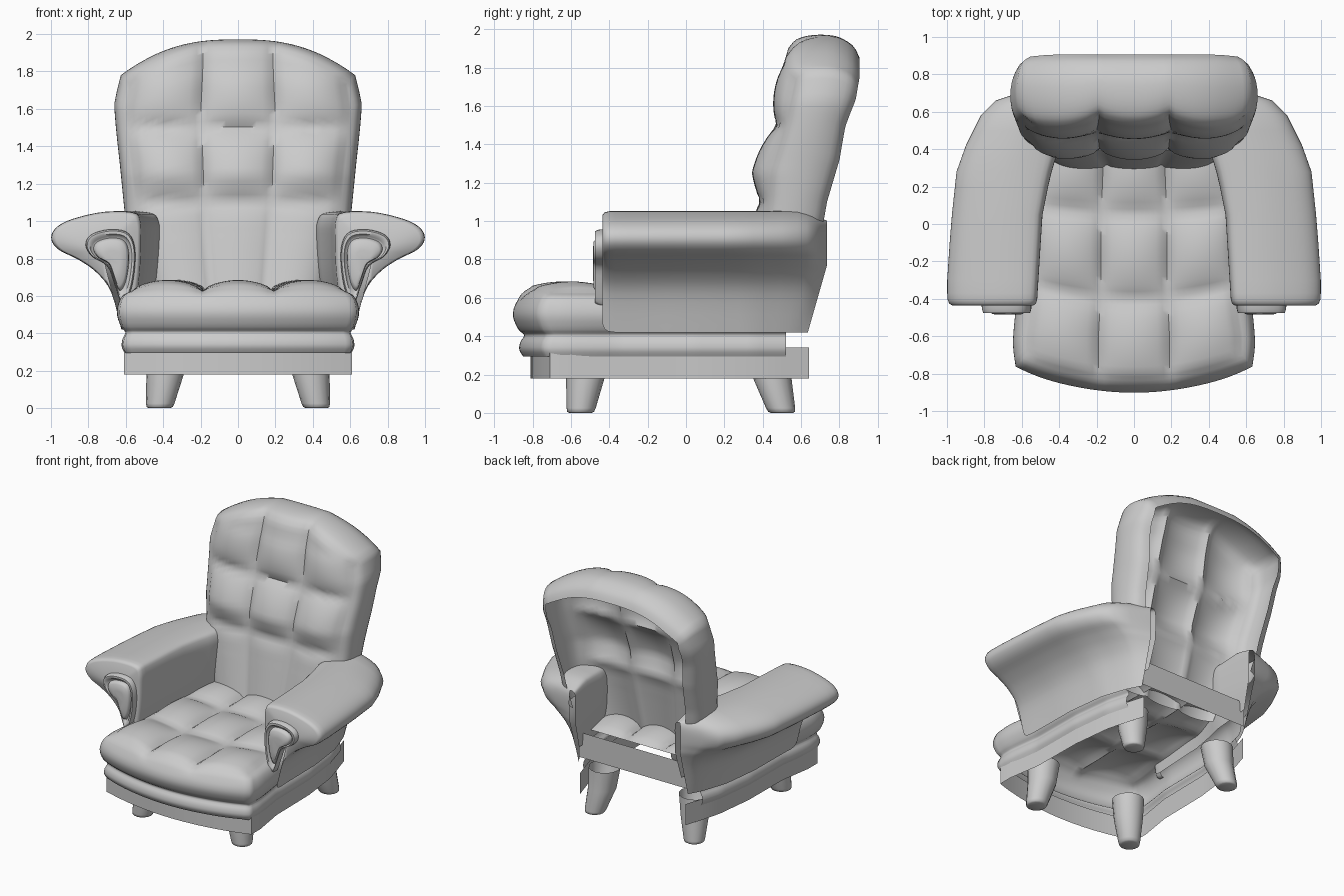
import bpy, bmesh, math
from mathutils import Vector

cube = bpy.data.objects.get("Cube")
if cube:
    bpy.data.objects.remove(cube, do_unlink=True)

grey = bpy.data.materials.new("soft_grey")
grey.use_nodes = True
grey.diffuse_color = (0.6, 0.6, 0.6, 1)
grey.node_tree.nodes["Principled BSDF"].inputs["Base Color"].default_value = (0.6, 0.6, 0.6, 1)


def table(x, pts):
    """Piecewise linear lookup."""
    if x <= pts[0][0]:
        return pts[0][1]
    for (a, p), (b, q) in zip(pts, pts[1:]):
        if x <= b:
            return p + (q - p) * (x - a) / (b - a)
    return pts[-1][1]


def smooth_path(pts, closed=False, steps=4):
    """Catmull-Rom curve through a few 2D points."""
    n, out = len(pts), []
    for i in range(n if closed else n - 1):
        ids = [(i + k) % n if closed else min(max(i + k, 0), n - 1) for k in (-1, 0, 1, 2)]
        a, b, c, d = (Vector(pts[k]) for k in ids)
        for s in range(steps):
            t = s / steps
            out.append(0.5 * (2 * b + (c - a) * t + (2 * a - 5 * b + 4 * c - d) * t * t
                              + (3 * b - a - 3 * c + d) * t ** 3))
    if not closed:
        out.append(Vector(pts[-1]))
    return out


def build(name, sheets, wrap=False, cap=False, mirror=False):
    """Skin each sheet (a list of point rows) with quads and weld the seams."""
    bm = bmesh.new()
    for rows in sheets:
        vs = [[bm.verts.new(p) for p in row] for row in rows]
        n = len(vs[0])
        for r, s in zip(vs, vs[1:]):
            for j in range(n if wrap else n - 1):
                k = (j + 1) % n
                bm.faces.new((r[j], r[k], s[k], s[j]))
        if cap:
            bm.faces.new(vs[-1])
    bmesh.ops.remove_doubles(bm, verts=bm.verts, dist=0.0005)
    bmesh.ops.recalc_face_normals(bm, faces=bm.faces)
    mesh = bpy.data.meshes.new(name)
    bm.to_mesh(mesh)
    bm.free()
    mesh.materials.append(grey)
    ob = bpy.data.objects.new(name, mesh)
    bpy.context.collection.objects.link(ob)
    bpy.ops.object.select_all(action="DESELECT")
    ob.select_set(True)
    bpy.context.view_layer.objects.active = ob
    bpy.ops.object.shade_smooth_by_angle(angle=math.radians(60))
    if mirror:
        ob.modifiers.new("mirror", "MIRROR")


def tuft(u, v):
    """Three by three pillows, zero on the seams; u in -1..1, v in 0..1."""
    a = abs(math.sin(1.5 * math.pi * (u + 1)))
    b = abs(math.sin(3 * math.pi * v))
    return (a * b) ** 0.6


N = 36
US = [-1 + 2 * i / N for i in range(N + 1)]
VS = [i / N for i in range(N + 1)]
# open U-shaped rim of a sheet: up one side, across, down the other
RIM = [(-1, v) for v in VS] + [(u, 1) for u in US[1:]] + [(1, v) for v in VS[-2::-1]]
# how much the sides of the chair draw in towards the back
NARROW = [(-0.6, 0), (-0.35, 0.04), (0.05, 0.045), (0.35, 0.08), (0.6, 0.15), (0.735, 0.2)]


def outward(u, v):
    return Vector((math.copysign(u ** 4, u), v ** 8)).normalized()


# Seat cushion: tufted top, big front roll and thin lower roll
def seat_top(u, v):
    front = -0.80 + 0.11 * u * u
    y = 0.52 + (front - 0.52) * v
    return Vector(((0.57 - table(y, NARROW)) * u, y, 0.625 + 0.06 * tuft(u, v * 0.95)))


seat_profile = smooth_path([(0, 0.625), (0.05, 0.605), (0.08, 0.56), (0.088, 0.5), (0.064, 0.435),
                            (0.038, 0.405), (0.055, 0.37), (0.06, 0.33), (0.043, 0.295)], steps=3)
seat_rows = []
for i, (d, z) in enumerate(seat_profile):
    row = []
    for u, v in RIM:
        p, n = seat_top(u, v), outward(u, v)
        puff = (p.z - 0.625) * max(0, 1 - i / 5)
        row.append((p.x + n.x * d, p.y - n.y * d * 1.15, z + puff))
    seat_rows.append(row)
build("seat_cushion", [[[seat_top(u, v) for u in US] for v in VS], seat_rows])

# Base skirt: thin bowed band, open at the back
side = [(0.61 - table(y, NARROW), y) for y in (0.64, 0.5, 0.35, 0.05, -0.35, -0.6)]
bow = [(0.61 * u, -0.81 + 0.1 * u * u) for u in US[::-3]]
outline = side + bow + [(-x, y) for x, y in side[::-1]]
build("base_skirt", [[[(x, y, z) for x, y in outline] for z in (0.18, 0.34)]])

# Strip across the back, between the arm panels
build("back_strip", [[[(x, 0.62, z) for x in (-0.47, 0.47)] for z in (0.45, 0.64)]])

# Backrest: tufted panel wrapped by a soft rim, open behind
WIDTH = [(0.6, 0.5), (1.0, 0.60), (1.3, 0.63), (1.6, 0.665), (1.8, 0.635)]
FRONT = [(0.6, 0.31), (1.1, 0.395), (1.25, 0.405), (1.5, 0.485), (1.75, 0.54), (1.9, 0.585)]
BACK = [(0.9, 0.70), (1.1, 0.735), (1.32, 0.80), (1.5, 0.83), (1.66, 0.885), (1.8, 0.905)]


def back_panel(u, v):
    z = 0.6 + v * (1.30 - 0.17 * abs(u) ** 2.7)
    x = u * (table(z, WIDTH) - 0.07)
    puff = tuft(u, min(0.92, max(1 / 6, (z - 0.7) / 1.2))) * table(z, [(0.95, 0.45), (1.25, 1)])
    y = table(z, FRONT) - 0.065 * puff + 0.03 * abs(u) ** 6
    return Vector((x, y, z))


rim_profile = smooth_path([(0, 0), (0.048, 0.12), (0.07, 0.36), (0.065, 0.65), (0.03, 0.9), (-0.03, 1)], steps=3)
rim_rows = []
for d, t in rim_profile:
    row = []
    for u, v in RIM:
        if v < 0.2:
            continue
        p, n = back_panel(u, v), outward(u, v)
        drop = 0.07 * max(0, t - 0.7) * n.y
        row.append((p.x + n.x * d, p.y + (table(p.z, BACK) - p.y) * t, p.z + n.y * d - drop))
    rim_rows.append(row)
build("backrest", [[[back_panel(u, v) for u in US] for v in VS], rim_rows])

# Arms: rolled section swept backwards, wrapping in behind the backrest
section = smooth_path([(0.56, 0.55), (0.53, 0.72), (0.52, 0.9), (0.525, 1.0), (0.57, 1.045), (0.74, 1.05),
                       (0.9, 1.01), (0.98, 0.96), (0.998, 0.9), (0.96, 0.845), (0.87, 0.795),
                       (0.78, 0.725), (0.71, 0.62), (0.66, 0.42)])
OUTER = [(-0.3, 1), (0, 0.98), (0.28, 0.95), (0.42, 0.9), (0.58, 0.82), (0.66, 0.74), (0.7, 0.62), (0.735, 0.47)]
INNER = [(-0.43, 0.52), (0.05, 0.49), (0.25, 0.45), (0.35, 0.42)]


def arm_row(y):
    row, base, inner = [], 0.66 - table(y, NARROW), table(y, INNER)
    for x, z in section:
        if x > 0.66:
            x = base + (x - 0.66) * (table(y, OUTER) - base) / 0.34
        else:
            x = inner + (x - 0.52) * (base - inner) / 0.14
        lean = 0.1 * max(0, (0.77 - z) / 0.35) * max(0, y / 0.735) ** 3
        dip = 0.05 * max(0, (y - 0.6) / 0.135) * max(0, (z - 0.9) / 0.15)
        row.append((x, y - lean, z - dip))
    return row


def inset(pts, s, y):
    """Ring shrunk towards the middle of its points."""
    c = sum(pts, Vector((0, 0))) / len(pts)
    return [(c.x + (p.x - c.x) * s, y, c.y + (p.y - c.y) * s) for p in pts]


arm_end = [Vector((x, z)) for x, y, z in arm_row(-0.37)]
arm_front = [inset(arm_end, s, y) for s, y in ((0.0, -0.435), (0.9, -0.435), (0.96, -0.425), (0.99, -0.405))]
arm_sweep = [arm_row(y) for y in (-0.37, -0.3, -0.1, 0.05, 0.2, 0.28, 0.35, 0.42, 0.5, 0.58, 0.63, 0.66, 0.7, 0.735)]
build("arms", [arm_front + arm_sweep], mirror=True)

# Raised scroll on each arm front, with a groove and a padded middle
scroll = smooth_path([(0.62, 0.56), (0.66, 0.66), (0.70, 0.76), (0.78, 0.81), (0.815, 0.87), (0.79, 0.925),
                      (0.70, 0.955), (0.60, 0.945), (0.555, 0.88), (0.55, 0.76), (0.575, 0.62)], closed=True)
steps = ((1, -0.42), (0.99, -0.455), (0.94, -0.475), (0.84, -0.475), (0.77, -0.455),
         (0.71, -0.452), (0.68, -0.47), (0.6, -0.482), (0.3, -0.485))
build("arm_scrolls", [[inset(scroll, s, y) for s, y in steps]], wrap=True, cap=True, mirror=True)

# Legs: round, tapered and splayed, with softened feet
for name, foot_y, top_y in (("front_legs", -0.55, -0.525), ("back_legs", 0.5, 0.45)):
    rows = []
    for z, r in ((0.33, 0.112), (0.18, 0.1), (0.025, 0.076), (0.006, 0.07), (0, 0.058)):
        t = min(z / 0.18, 1.3)
        cx, cy = 0.42 - 0.03 * t, foot_y + (top_y - foot_y) * t
        rows.append([(cx + r * math.cos(a), cy + r * math.sin(a), z)
                     for a in (math.tau * i / 16 for i in range(16))])
    build(name, [rows], wrap=True, cap=True, mirror=True)
